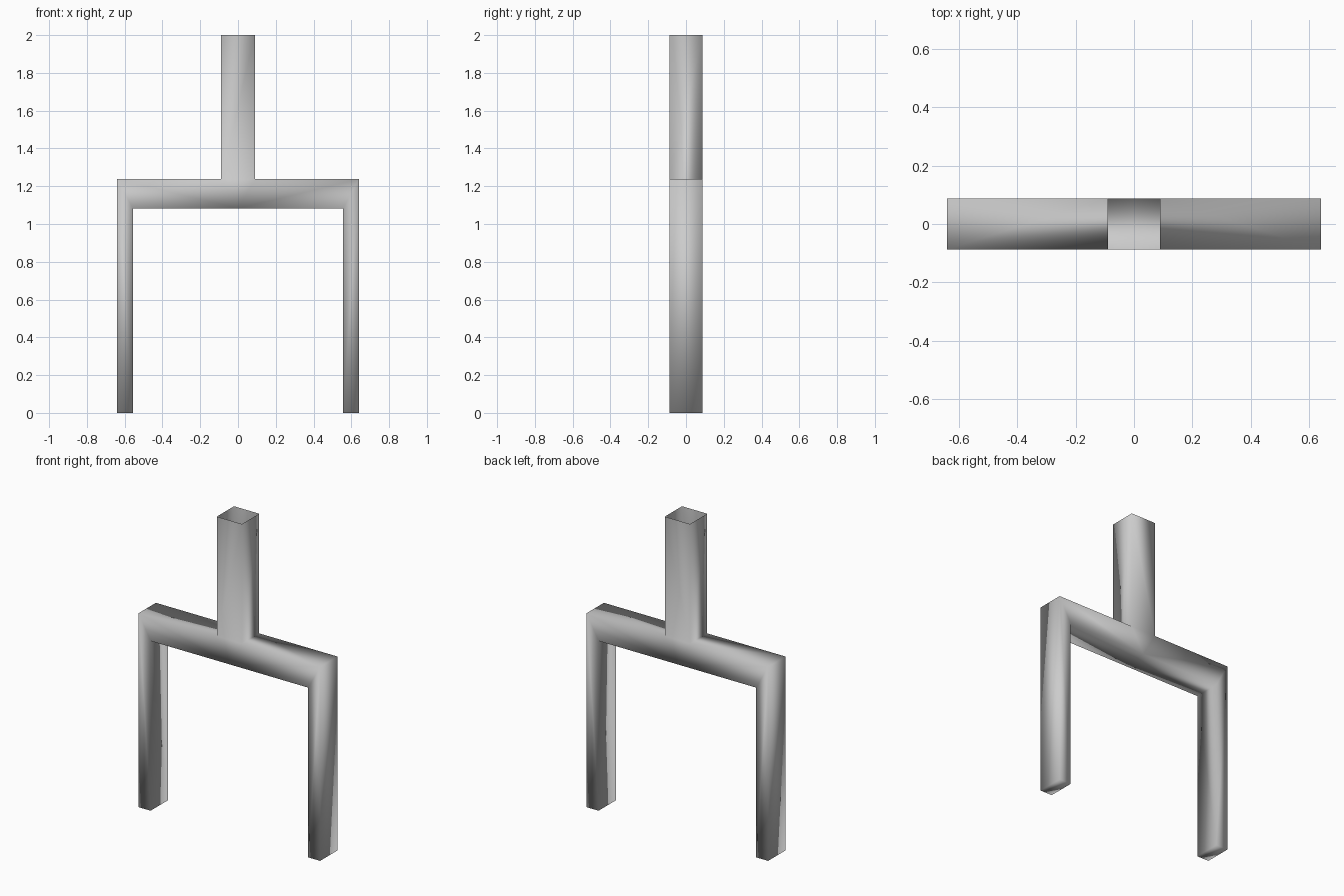
import bpy, bmesh

if "Cube" in bpy.data.objects:
    bpy.data.objects.remove(bpy.data.objects["Cube"])

D = 0.0865            # half depth
S = 0.089             # half stem width
XI, XO = 0.556, 0.64  # leg inner / outer
ZB, ZT = 1.082, 1.237 # crossbar bottom / top

# Front outline cells, with mitred corners
cells = [[(-S, ZT), (0, ZB), (S, ZT)],
         [(-S, ZT), (S, ZT), (S, 2), (-S, 2)]]
for s in (1, -1):
    cells.append([(0, ZB), (s * XI, ZB), (s * XO, ZT), (s * S, ZT)])   # crossbar half
    cells.append([(s * XI, 0), (s * XO, 0), (s * XO, ZT), (s * XI, ZB)])  # leg

bm = bmesh.new()
for cell in cells:
    bm.faces.new([bm.verts.new((x, -D, z)) for x, z in cell])
bmesh.ops.remove_doubles(bm, verts=bm.verts[:], dist=0.0001)

# Extrude to full depth
ext = bmesh.ops.extrude_face_region(bm, geom=bm.faces[:], use_keep_orig=True)
new = [g for g in ext["geom"] if isinstance(g, bmesh.types.BMVert)]
bmesh.ops.translate(bm, verts=new, vec=(0, 2 * D, 0))
bmesh.ops.recalc_face_normals(bm, faces=bm.faces[:])

# Open top of the hollow stem
top = [f for f in bm.faces if all(v.co.z > 1.99 for v in f.verts)]
bmesh.ops.delete(bm, geom=top, context='FACES_ONLY')

# Soft shading across every edge
for f in bm.faces:
    f.smooth = True

mesh = bpy.data.meshes.new("fork_bracket")
bm.to_mesh(mesh)
bm.free()
obj = bpy.data.objects.new("fork_bracket", mesh)
bpy.context.collection.objects.link(obj)
